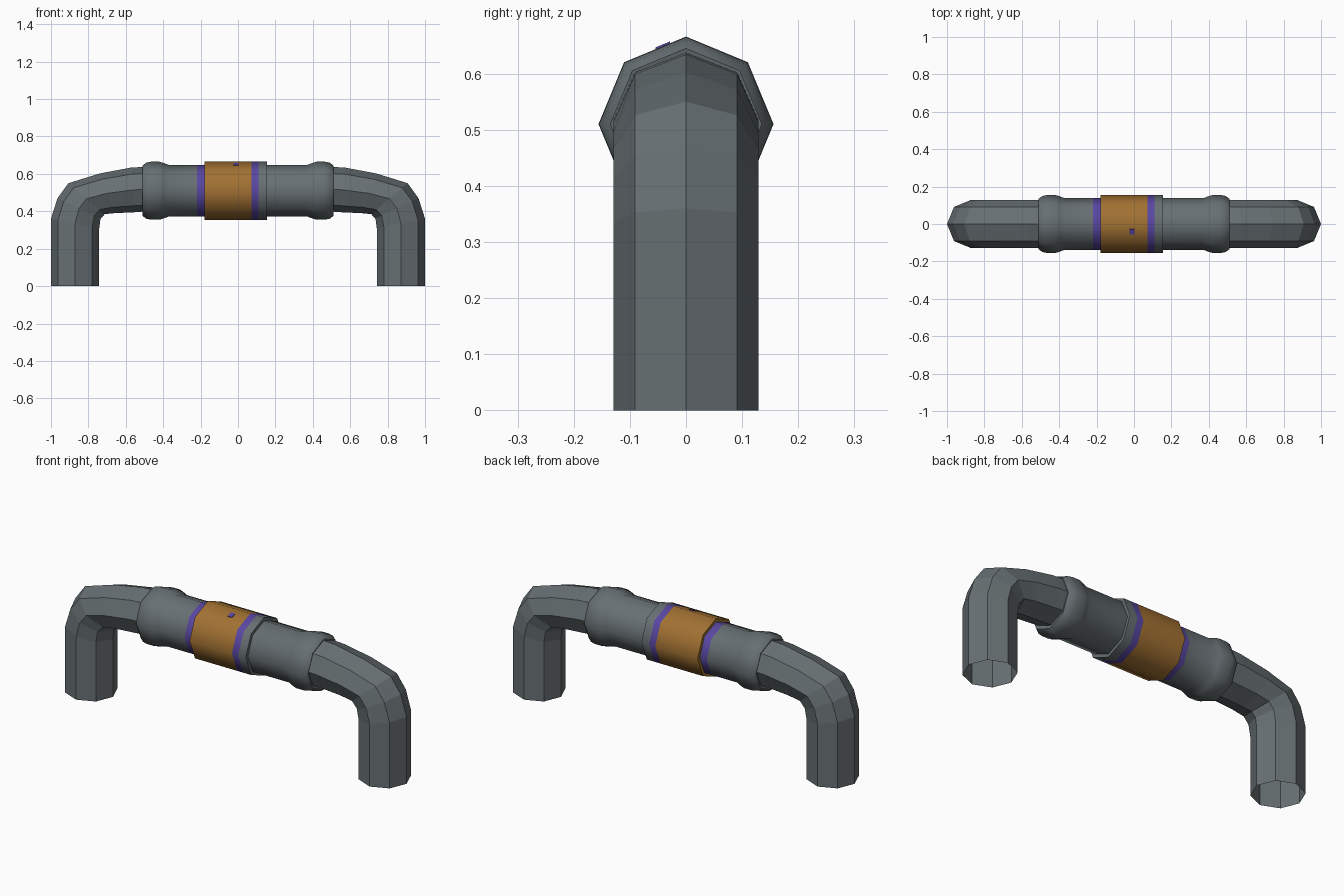
import bpy, bmesh, math

if "Cube" in bpy.data.objects:
    bpy.data.objects.remove(bpy.data.objects["Cube"])

SIDES = 8
AXIS_Z = 0.51  # height of the horizontal pipe axis


def material(name, rgb):
    m = bpy.data.materials.new(name)
    m.diffuse_color = (*rgb, 1)
    m.use_nodes = True
    m.node_tree.nodes["Principled BSDF"].inputs["Base Color"].default_value = m.diffuse_color
    return m


GREY = material("steel grey", (0.135, 0.16, 0.17))
ORANGE = material("burnt orange", (0.36, 0.165, 0.032))
PURPLE = material("violet", (0.10, 0.062, 0.36))
MATS = [GREY, ORANGE, PURPLE]


def loft(name, rings, mats, strip_mats=None, smooth_angle=None):
    """Skin a list of rings (lists of points); one material index per strip."""
    bm = bmesh.new()
    loops = [[bm.verts.new(p) for p in ring] for ring in rings]
    for i, (a, b) in enumerate(zip(loops, loops[1:])):
        for k in range(SIDES):
            n = (k + 1) % SIDES
            f = bm.faces.new((a[k], a[n], b[n], b[k]))
            f.material_index = strip_mats[i] if strip_mats else 0
    bmesh.ops.recalc_face_normals(bm, faces=bm.faces)
    mesh = bpy.data.meshes.new(name)
    bm.to_mesh(mesh)
    bm.free()
    for m in mats:
        mesh.materials.append(m)
    if smooth_angle:
        mesh.shade_smooth()
        mesh.set_sharp_from_angle(angle=math.radians(smooth_angle))
    obj = bpy.data.objects.new(name, mesh)
    bpy.context.collection.objects.link(obj)
    return obj


def x_ring(x, r):
    """Octagon around the horizontal axis."""
    angles = [2 * math.pi * k / SIDES for k in range(SIDES)]
    return [(x, r * math.cos(a), AXIS_Z + r * math.sin(a)) for a in angles]


def bend_ring(outer, inner, half_width, side):
    """Octagon spanning an outer and an inner point of the bend."""
    cx, cz = (outer[0] + inner[0]) / 2, (outer[1] + inner[1]) / 2
    hx, hz = (outer[0] - inner[0]) / 2, (outer[1] - inner[1]) / 2
    pts = []
    for k in range(SIDES):
        a = 2 * math.pi * k / SIDES
        c, s = math.cos(a), math.sin(a)
        pts.append((side * (cx + hx * c), half_width * s, cz + hz * c))
    return pts


# Bent end pipes, open at the foot: (outer point, inner point) in x, z
BEND = [((1.0, 0.0), (0.742, 0.0)),
        ((1.0, 0.36), (0.742, 0.31)),
        ((0.965, 0.47), (0.735, 0.36)),
        ((0.907, 0.55), (0.712, 0.385)),
        ((0.74, 0.602), (0.66, 0.39)),
        ((0.57, 0.634), (0.55, 0.395)),
        ((0.48, 0.638), (0.48, 0.40))]
for side, label in ((-1, "left"), (1, "right")):
    loft(f"{label}_bent_pipe",
         [bend_ring(o, i, 0.129, side) for o, i in BEND], [GREY])

# Central tube with a rounded bulge near each end and a violet band
half = [(0.505, 0.115), (0.51, 0.135), (0.49, 0.150), (0.465, 0.155),
        (0.42, 0.155), (0.40, 0.149), (0.37, 0.138)]
profile = ([(-x, r) for x, r in half] + [(-0.22, 0.138), (-0.18, 0.138)]
           + half[::-1])
strips = [2 if abs(profile[i][0] + 0.22) < 1e-4 else 0
          for i in range(len(profile) - 1)]
loft("central_tube", [x_ring(x, r) for x, r in profile], MATS, strips, 60)

# Coupling collar: orange sleeve, violet band, grey rim
collar = [(-0.178, 0.13), (-0.178, 0.156), (0.073, 0.156),
          (0.110, 0.156), (0.155, 0.156), (0.155, 0.13)]
loft("coupling_collar", [x_ring(x, r) for x, r in collar], MATS,
     [1, 1, 2, 0, 0], 60)

# Small violet marker plate on the upper front facet of the collar
bpy.ops.mesh.primitive_cube_add(size=1, location=(-0.01, -0.041, 0.6495))
marker = bpy.context.object
marker.name = "marker_plate"
marker.scale = (0.026, 0.028, 0.005)
marker.rotation_euler = (math.radians(22.5), 0, 0)
marker.data.materials.append(PURPLE)
